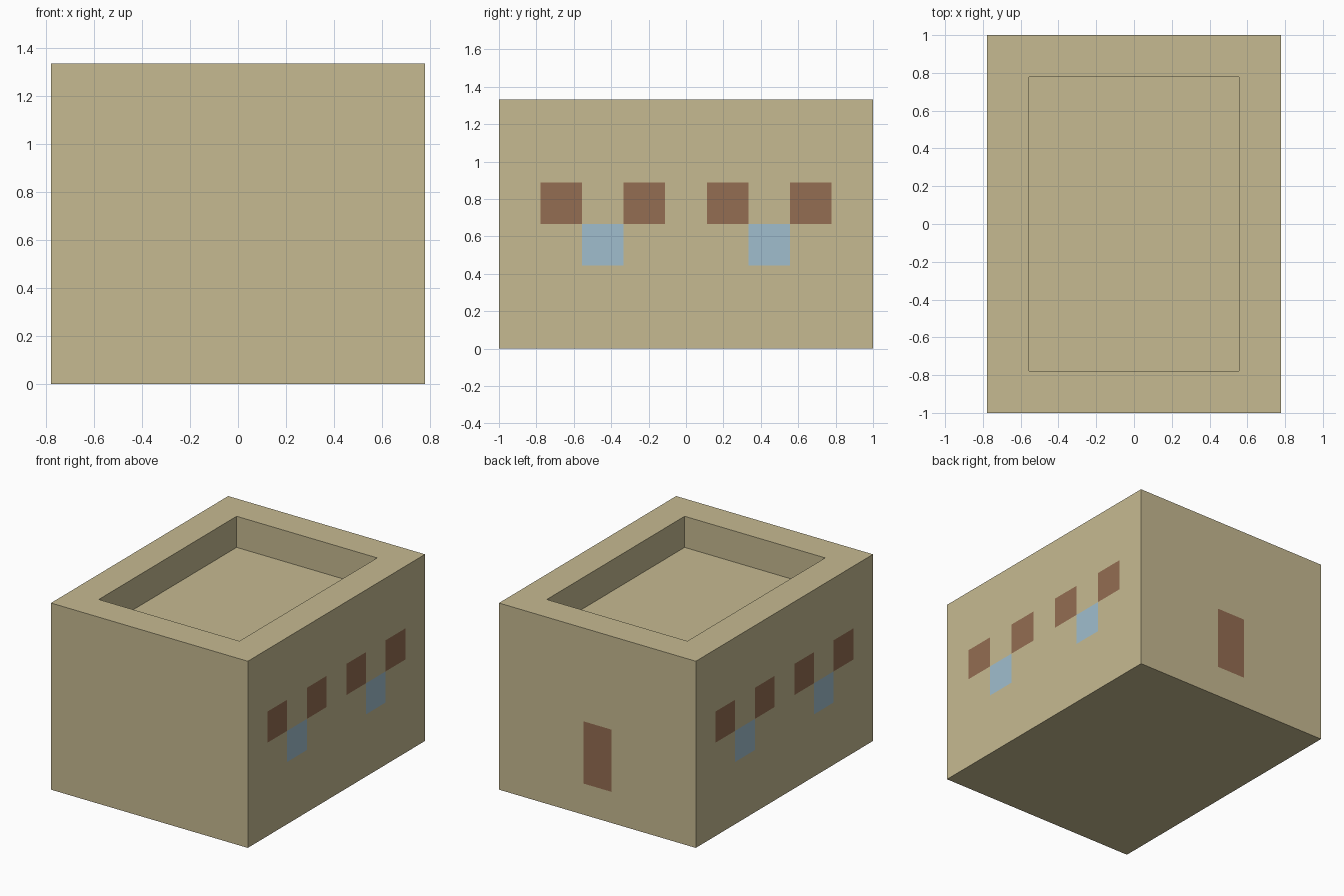
import bpy
import bmesh

cube = bpy.data.objects.get("Cube")
if cube:
    bpy.data.objects.remove(cube, do_unlink=True)

U = 2 / 9                       # one block
W, L, H = 7 * U, 9 * U, 6 * U   # overall width, length, height


def material(name, rgb):
    """Flat material from an sRGB 0-255 colour."""
    linear = [((c / 255 + 0.055) / 1.055) ** 2.4 for c in rgb] + [1]
    mat = bpy.data.materials.new(name)
    mat.use_nodes = True
    mat.diffuse_color = linear
    shader = mat.node_tree.nodes["Principled BSDF"]
    shader.inputs["Base Color"].default_value = linear
    shader.inputs["Roughness"].default_value = 0.9
    return mat


materials = [
    material("sandstone", (198, 186, 145)),
    material("brown wood", (148, 109, 82)),
    material("pale blue glass", (160, 190, 206)),
]


def panel_colour(face):
    """Material index by block position on the outer walls."""
    c, n = face.calc_center_median(), face.normal
    row = int(c.z / U)
    if abs(n.x) > 0.9 and abs(c.x) > W / 2 - 0.01:
        column = round(abs(c.y) / U)
        if row == 3 and column in (1, 3):
            return 1            # shutters
        if row == 2 and column == 2:
            return 2            # windows
    if n.y > 0.9 and c.y > L / 2 - 0.01 and abs(c.x) < U / 2 and row in (1, 2):
        return 1                # back door
    return 0


# Solid block
bm = bmesh.new()
bmesh.ops.create_cube(bm, size=1)
bmesh.ops.scale(bm, vec=(W, L, H), verts=bm.verts)
bmesh.ops.translate(bm, vec=(0, 0, H / 2), verts=bm.verts)

# Sunken roof inside a one-block parapet
roof = max(bm.faces, key=lambda f: f.calc_center_median().z)
bmesh.ops.inset_individual(bm, faces=[roof], thickness=U, use_even_offset=True)
for face in bmesh.ops.extrude_face_region(bm, geom=[roof])["geom"]:
    if isinstance(face, bmesh.types.BMFace):
        bmesh.ops.translate(bm, vec=(0, 0, -U), verts=face.verts)
if roof.is_valid:
    bmesh.ops.delete(bm, geom=[roof], context="FACES_ONLY")


# Cut the block grid into the walls
def cut(axis, positions):
    normal = [0, 0, 0]
    normal[axis] = 1
    for p in positions:
        point = [0, 0, 0]
        point[axis] = p * U
        bmesh.ops.bisect_plane(bm, geom=bm.verts[:] + bm.edges[:] + bm.faces[:],
                               plane_co=point, plane_no=normal, dist=1e-5)


cut(0, (-0.5, 0.5))
cut(1, [i + 0.5 for i in range(-4, 4)])
cut(2, range(1, 5))

# Colour the shutters, windows and door, then merge the plain wall faces
bmesh.ops.recalc_face_normals(bm, faces=bm.faces)
for face in bm.faces:
    face.material_index = panel_colour(face)
bmesh.ops.dissolve_limit(bm, angle_limit=0.01, verts=bm.verts, edges=bm.edges,
                         delimit={"MATERIAL"})
bmesh.ops.triangulate(bm, faces=[f for f in bm.faces if len(f.verts) > 4])

mesh = bpy.data.meshes.new("building")
bm.to_mesh(mesh)
bm.free()
for mat in materials:
    mesh.materials.append(mat)
bpy.context.collection.objects.link(bpy.data.objects.new("building", mesh))
